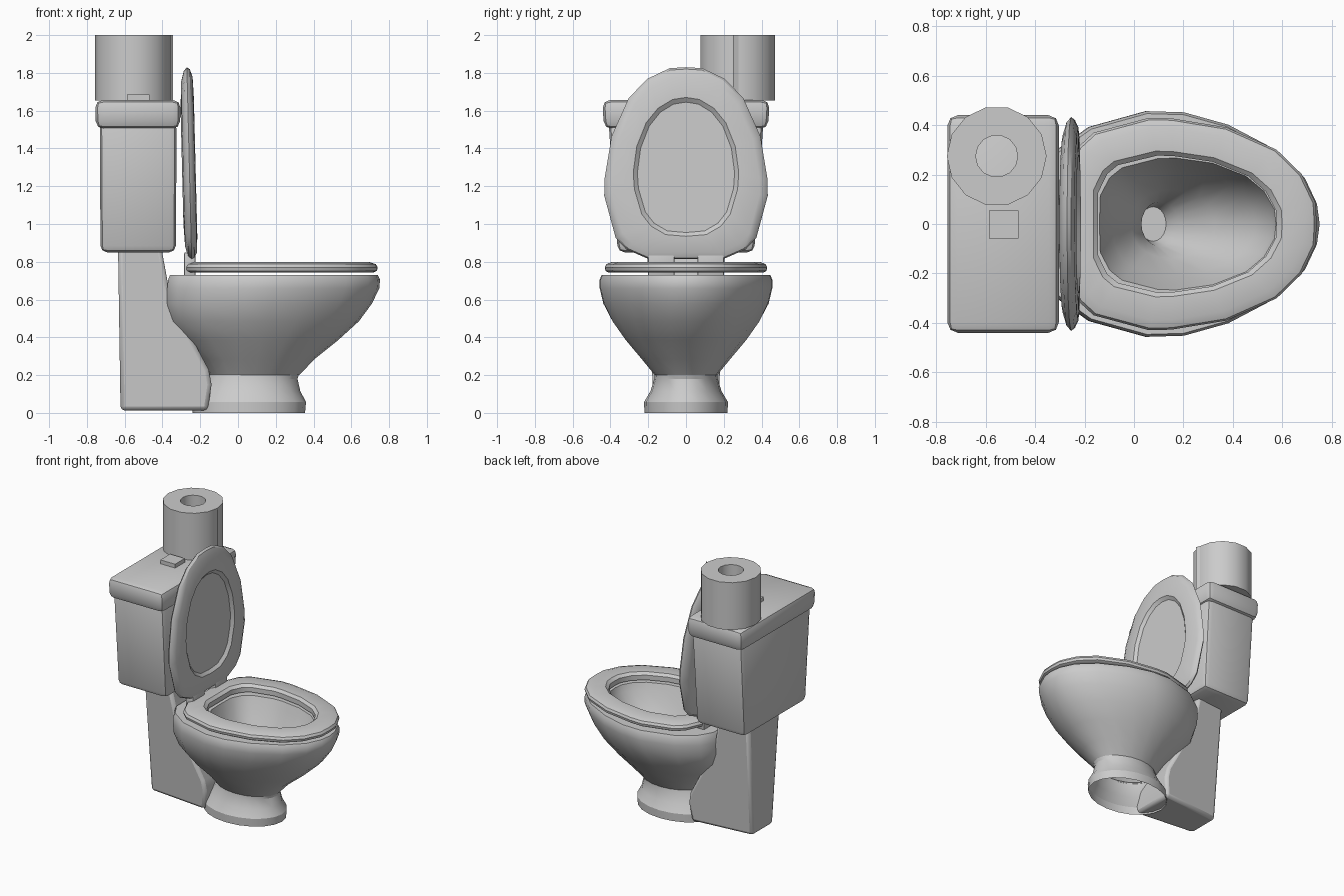
import bpy, bmesh, math
from mathutils import Vector

cube = bpy.data.objects.get("Cube")
if cube:
    bpy.data.objects.remove(cube)

porcelain = bpy.data.materials.new("light_grey")
porcelain.use_nodes = True
GREY = (0.6, 0.6, 0.6, 1)
porcelain.diffuse_color = GREY
porcelain.node_tree.nodes["Principled BSDF"].inputs["Base Color"].default_value = GREY

# Half outlines from back to front: (fraction of length, fraction of half width)
BOWL = [(0, 0), (0, .44), (.05, .65), (.17, .86), (.375, 1), (.51, .99),
        (.67, .88), (.84, .66), (.946, .41), (.99, .18), (1, 0)]
EGG = [(0, 0), (0, .46), (.05, .73), (.11, .86), (.33, 1), (.42, .995),
       (.64, .91), (.84, .7), (.94, .47), (.995, .2), (1, 0)]
OVAL = [((1 - math.cos(a)) / 2, math.sin(a)) for a in [math.pi * i / 10 for i in range(11)]]


def finish(name, bm, angle=35):
    bmesh.ops.remove_doubles(bm, verts=bm.verts, dist=1e-5)
    bmesh.ops.recalc_face_normals(bm, faces=bm.faces)
    mesh = bpy.data.meshes.new(name)
    bm.to_mesh(mesh)
    bm.free()
    mesh.materials.append(porcelain)
    ob = bpy.data.objects.new(name, mesh)
    bpy.context.collection.objects.link(ob)
    bpy.ops.object.select_all(action='DESELECT')
    ob.select_set(True)
    bpy.context.view_layer.objects.active = ob
    bpy.ops.object.shade_smooth_by_angle(angle=math.radians(angle))
    return ob


def ring(start, end, half, height, shape=EGG, blend=0):
    """Closed outline at a height; blend moves the shape towards an oval."""
    pts = [((1 - blend) * a[0] + blend * b[0], (1 - blend) * a[1] + blend * b[1])
           for a, b in zip(shape, OVAL)]
    pts += [(u, -w) for u, w in pts[-2:0:-1]]
    return [Vector((start + (end - start) * u, half * w, height)) for u, w in pts]


def loft(name, rings, cap_first=False, cap_last=False, closed=False, angle=35):
    bm = bmesh.new()
    loops = [[bm.verts.new(p) for p in r] for r in rings]
    pairs = list(zip(loops, loops[1:]))
    if closed:
        pairs.append((loops[-1], loops[0]))
    n = len(loops[0])
    for a, b in pairs:
        for i in range(n):
            j = (i + 1) % n
            bm.faces.new((a[i], a[j], b[j], b[i]))
    if cap_first:
        bm.faces.new(loops[0])
    if cap_last:
        bm.faces.new(loops[-1])
    return finish(name, bm, angle)


def block(name, low, high, bevel=0, base_x=1, base_y=1):
    """Bevelled box whose bottom can be narrower than its top."""
    bm = bmesh.new()
    bmesh.ops.create_cube(bm, size=1)
    mid, size = [(a + b) / 2 for a, b in zip(low, high)], [b - a for a, b in zip(low, high)]
    for v in bm.verts:
        sx, sy = (base_x, base_y) if v.co.z < 0 else (1, 1)
        v.co = Vector((mid[0] + v.co.x * size[0] * sx, mid[1] + v.co.y * size[1] * sy,
                       mid[2] + v.co.z * size[2]))
    if bevel:
        bmesh.ops.bevel(bm, geom=bm.edges[:], offset=bevel, segments=2,
                        profile=0.5, affect='EDGES')
    return finish(name, bm)


# Bowl: outer shell, rim and inner basin down to the drain
outer = [(-.15, .325, .165, .2, 1), (-.2, .405, .235, .285, .8), (-.3, .53, .32, .385, .5),
         (-.362, .64, .392, .485, .2), (-.375, .71, .438, .58, 0), (-.375, .748, .457, .66, 0),
         (-.37, .752, .457, .705, 0), (-.36, .74, .447, .73, 0)]
inner = [(-.14, .575, .268, .73, .2), (-.125, .56, .25, .68, .2), (-.085, .49, .21, .57, .4),
         (-.01, .33, .14, .42, .7), (.03, .18, .09, .33, 1), (.025, .13, .07, .25, 1)]
loft("bowl", [ring(a, b, h, z, BOWL, k) for a, b, h, z, k in outer] +
     [ring(a, b, h, z, EGG, k) for a, b, h, z, k in inner], cap_last=True, angle=45)

# Foot: flared above a straight band and open underneath
foot = [(-.24, .355, .22, 0), (-.24, .36, .222, .058), (-.2, .33, .188, .115),
        (-.16, .315, .168, .18), (-.15, .325, .165, .21)]
loft("foot", [ring(a, b, h, z, OVAL) for a, b, h, z in foot], angle=25)

# Seat ring
seat = [(-.275, .74, .43, .77), (-.265, .73, .422, .787), (-.235, .69, .39, .8),
        (-.165, .6, .295, .798), (-.145, .578, .277, .78), (-.145, .578, .277, .745),
        (-.255, .715, .41, .742), (-.272, .735, .426, .752)]
loft("seat", [ring(*s) for s in seat], closed=True)

# Raised lid: outline stands upright, front has a recessed panel
lid = [(1.0, 1.6, .22, -.294, 0), (.88, 1.75, .36, -.288, 0), (.825, 1.81, .415, -.272, 0),
       (.815, 1.83, .433, -.255, 0), (.82, 1.82, .42, -.24, 0), (.85, 1.78, .39, -.226, 0),
       (.935, 1.67, .28, -.222, .5), (.955, 1.645, .258, -.24, .5)]


def stand(p):
    return Vector((p.z - .025 * (p.x - 1.2), p.y, p.x))


loft("lid", [[stand(p) for p in ring(a, b, h, x, EGG, k)] for a, b, h, x, k in lid],
     cap_first=True, cap_last=True, angle=30)

# Hinges
for side, sign in (("left", 1), ("right", -1)):
    ys = sorted((sign * .06, sign * .2))
    block(side + "_hinge", (-.285, ys[0], .72), (-.225, ys[1], .85), .008)

# Tank, its cover and flush button
block("tank", (-.732, -.41, .85), (-.325, .41, 1.54), .035, .98, .88)
block("tank_cover", (-.757, -.443, 1.503), (-.303, .443, 1.657), .042, .98, .98)
block("flush_button", (-.588, -.058, 1.64), (-.468, .054, 1.685))

# Rear support: side profile extruded across, narrowing downwards and to the back
profile = [(-.635, .87), (-.622, .013), (-.16, .013), (-.14, .15),
           (-.155, .23), (-.3, .5), (-.37, .68), (-.405, .87)]
bm = bmesh.new()
sides = [[bm.verts.new((x, s * (.18 + .08 * z + .1 * x), z)) for x, z in profile]
         for s in (-1, 1)]
for face in sides:
    bm.faces.new(face)
for i in range(len(profile)):
    j = (i + 1) % len(profile)
    bm.faces.new((sides[0][i], sides[0][j], sides[1][j], sides[1][i]))
rear = finish("rear_support", bm)
soft = rear.modifiers.new("soft_edges", 'BEVEL')
soft.width, soft.segments, soft.limit_method = .022, 2, 'ANGLE'
soft.angle_limit = math.radians(50)


# Paper roll with a hollow core and a loose end
def circle(radius, z, n=14):
    return [Vector((-.556 + radius * math.cos(math.tau * i / n),
                    .275 + radius * math.sin(math.tau * i / n), z)) for i in range(n)]


loft("paper_roll", [circle(.202, 1.655), circle(.202, 2), circle(.085, 2), circle(.085, 1.655)],
     closed=True)
bm = bmesh.new()
edge = [(-.375, .33), (-.36, .29), (-.343, .25)]
cols = [[bm.verts.new((x, y, z)) for z in (1.655, 2)] for x, y in edge]
for a, b in zip(cols, cols[1:]):
    bm.faces.new((a[0], b[0], b[1], a[1]))
finish("loose_paper", bm)
